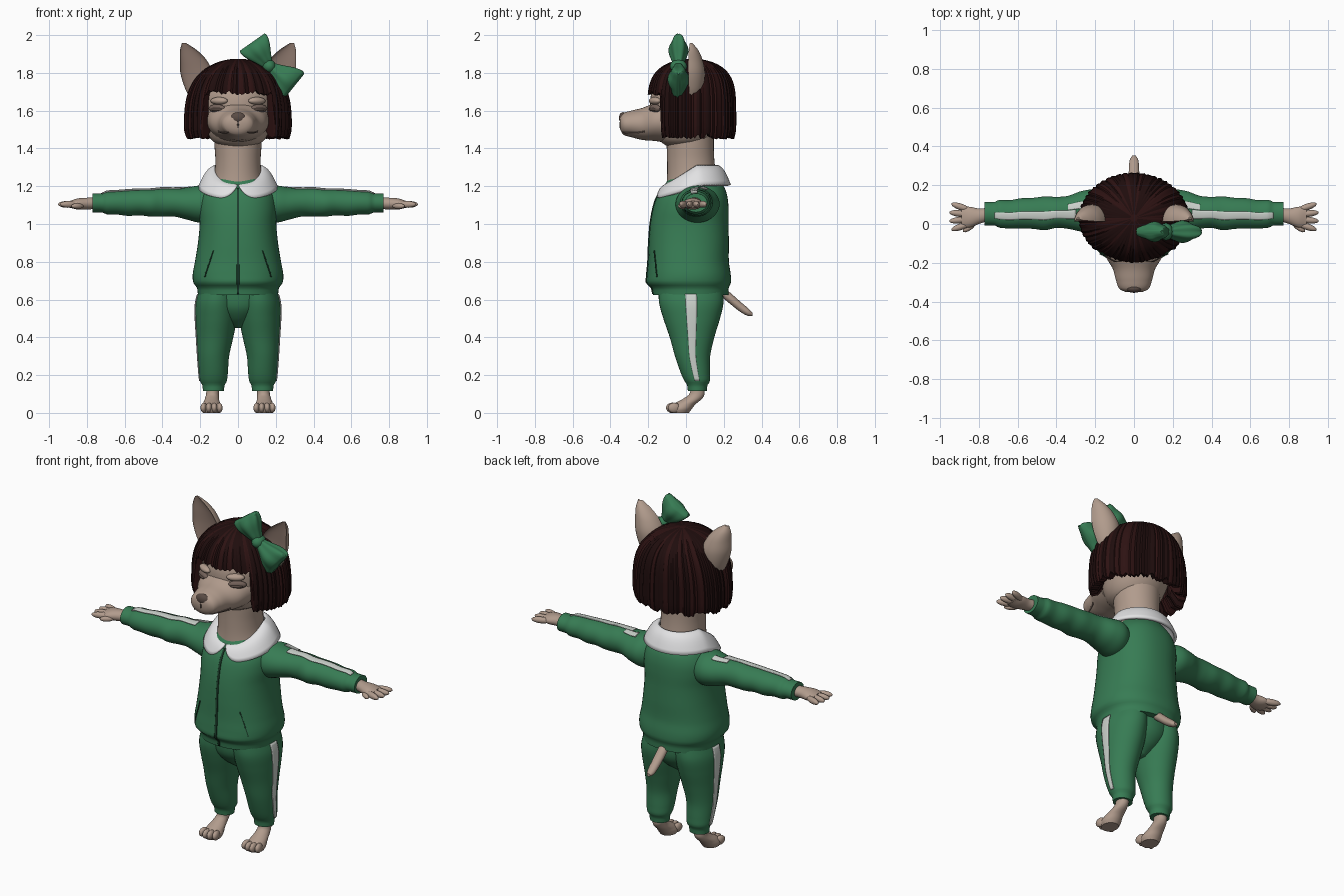
import bpy, bmesh, random
from math import sin, cos, radians, pi, copysign
from mathutils import Matrix, Vector

random.seed(4)
if "Cube" in bpy.data.objects:
    bpy.data.objects.remove(bpy.data.objects["Cube"])


def material(name, r, g, b):
    m = bpy.data.materials.new(name)
    m.use_nodes = True
    m.diffuse_color = (r, g, b, 1)
    m.node_tree.nodes["Principled BSDF"].inputs["Base Color"].default_value = (r, g, b, 1)
    return m


GREEN = material("tracksuit green", .038, .2, .088)
SEAM = material("dark seam green", .012, .05, .025)
SKIN = material("tan fur", .44, .33, .265)
INNER = material("inner ear", .27, .19, .155)
NOSE = material("nose brown", .1, .07, .058)
LID = material("eyelid brown", .17, .12, .1)
HAIR = material("dark hair", .014, .004, .004)
HAIR2 = material("reddish hair", .026, .006, .006)
WHITE = material("collar white", .76, .76, .77)
STRIPE = material("stripe white", .6, .64, .6)


def finish(name, bm, mats, mirror=False, thick=0, angle=.75):
    bmesh.ops.recalc_face_normals(bm, faces=bm.faces)
    me = bpy.data.meshes.new(name)
    bm.to_mesh(me)
    bm.free()
    for m in mats:
        me.materials.append(m)
    me.shade_smooth()
    me.set_sharp_from_angle(angle=angle)
    ob = bpy.data.objects.new(name, me)
    bpy.context.collection.objects.link(ob)
    if thick:
        mod = ob.modifiers.new("thickness", 'SOLIDIFY')
        mod.thickness, mod.offset = thick, 0
    if mirror:
        ob.modifiers.new("mirror", 'MIRROR')
    return ob


def grid(rows, closed=True, caps=True):
    """Skin a list of point rows with quads."""
    bm = bmesh.new()
    vs = [[bm.verts.new(p) for p in row] for row in rows]
    n = len(rows[0])
    for a, b in zip(vs, vs[1:]):
        for i in range(n if closed else n - 1):
            j = (i + 1) % n
            bm.faces.new((a[i], a[j], b[j], b[i]))
    if closed and caps:
        bm.faces.new(vs[0])
        bm.faces.new(vs[-1])
    return bm


def sample(keys, p):
    """Smooth interpolation of key rings at position p."""
    i = max(k for k in range(len(keys) - 1) if keys[k][0] <= p + 1e-9)

    def slope(k, c):
        a, b = keys[max(k - 1, 0)], keys[min(k + 1, len(keys) - 1)]
        return (b[c] - a[c]) / (b[0] - a[0])
    k0, k1 = keys[i], keys[i + 1]
    h = k1[0] - k0[0]
    t = (p - k0[0]) / h
    return [(2*t**3 - 3*t*t + 1) * k0[c] + (t**3 - 2*t*t + t) * h * slope(i, c)
            + (3*t*t - 2*t**3) * k1[c] + (t**3 - t*t) * h * slope(i + 1, c) for c in range(1, 5)]


def loft(name, keys, mat, axis='z', span=None, arc=(0, 360), grow=0, skew=0, steps=36,
         seg=40, front=1, box=1, ripple=0, mirror=False, M=Matrix(), extra=None):
    """Rings (position, centre, centre, radius, radius); a partial arc makes a thin plate."""
    lo, hi = span or (keys[0][0], keys[-1][0])
    closed = arc[1] - arc[0] == 360
    n = seg if closed else 7
    rows = []
    for s in range(steps + 1):
        t = s / steps
        p = lo + (hi - lo) * t
        c1, c2, r1, r2 = sample(keys, p)
        row = []
        for i in range(n):
            th = radians(arc[0] + skew * t + (arc[1] - arc[0]) * i / (n if closed else n - 1))
            c, d = [copysign(abs(v) ** box, v) for v in (cos(th), sin(th))]
            w = 1 + ripple * cos(6 * th)
            a = c1 + (r1 * w + grow) * c
            b = c2 + (r2 * w + grow) * d * (front if d < 0 else 1)
            row.append(M @ Vector({'z': (a, b, p), 'x': (p, a, b), 'y': (a, p, b)}[axis]))
        rows.append(row)
    bm = grid(rows, closed)
    if extra:
        bm.normal_update()
        for f in bm.faces:
            th = (f.index % seg)
        bm.faces.index_update()
        for f in bm.faces:
            f.material_index = int(f.index < steps * seg and f.index % seg >= seg // 2)
    return finish(name, bm, [mat] + ([extra] if extra else []), mirror, 0 if closed else .005)


def balls(name, items, mat, mirror=False):
    """Ellipsoids given as (centre, radii, turn about z)."""
    bm = bmesh.new()
    for loc, rad, turn in items:
        bmesh.ops.create_uvsphere(bm, u_segments=20, v_segments=12, radius=1, matrix=Matrix.Translation(loc)
                                  @ Matrix.Rotation(turn, 4, 'Z') @ Matrix.Diagonal((*rad, 1)))
    return finish(name, bm, [mat], mirror)


# Jacket with hem band, zip and pocket slits
jacket = [(.625, 0, .025, .212, .2), (.665, 0, .022, .218, .205), (.685, 0, .015, .235, .222),
          (.73, 0, .015, .24, .222), (.8, 0, .013, .228, .214), (.9, 0, .015, .212, .212),
          (1.0, 0, .018, .203, .207), (1.08, 0, .025, .206, .2), (1.14, 0, .032, .198, .188),
          (1.19, 0, .04, .172, .165), (1.25, 0, .04, .12, .125)]
loft("jacket", jacket, GREEN, box=.88, steps=50, seg=56)
loft("zip", jacket, SEAM, span=(.63, 1.19), arc=(-91, -89), grow=.002, box=.88)
loft("pocket_slits", jacket, SEAM, span=(.72, .86), arc=(-47, -45.5), skew=-10, grow=.002, box=.88, mirror=True)

# Sleeves with cuffs and top stripes
sleeve = [(.12, .04, 1.1, .09, .085), (.2, .06, 1.105, .115, .098), (.27, .065, 1.108, .105, .085),
          (.34, .06, 1.115, .085, .075), (.4, .06, 1.115, .08, .076), (.46, .055, 1.112, .087, .073),
          (.52, .055, 1.115, .08, .069), (.58, .055, 1.112, .078, .069), (.64, .05, 1.113, .073, .063),
          (.7, .053, 1.112, .071, .06), (.712, .053, 1.112, .062, .052), (.77, .053, 1.112, .06, .05)]
loft("sleeves", sleeve, GREEN, 'x', steps=60, mirror=True)
loft("sleeve_stripes", sleeve, STRIPE, 'x', span=(.3, .72), arc=(84, 112), grow=.002, mirror=True)
loft("shoulder_patches", sleeve, STRIPE, 'x', span=(.25, .34), arc=(62, 82), grow=.002, mirror=True)

# Trousers with side stripes
leg = [(.115, .13, .06, .055, .05), (.15, .13, .06, .06, .055), (.165, .13, .06, .07, .066),
       (.21, .13, .05, .076, .077), (.3, .13, .035, .083, .093), (.4, .122, .032, .097, .118),
       (.5, .115, .03, .11, .15), (.58, .111, .028, .113, .17), (.65, .102, .025, .105, .17)]
loft("trouser_legs", leg, GREEN, mirror=True, steps=48)
loft("trouser_stripes", leg, STRIPE, span=(.17, .63), arc=(-10, 10), grow=.002, mirror=True)
loft("trouser_seat", [(.45, 0, .03, .03, .05), (.5, 0, .03, .1, .115), (.56, 0, .028, .16, .155),
                      (.65, 0, .025, .2, .165)], GREEN)

# Collar: rounded flaps that part at the front
rows = []
for s in range(9):
    row = []
    for i in range(81):
        a = .03 + (2 * pi - .06) * i / 80
        back = (1 - cos(a)) / 2
        d = min(a, 2 * pi - a)
        reach = (1 - max(0, 1 - d / .55) ** 2.4) ** .5
        t = s / 8 * reach
        lo = 1.13 + .075 * min(1, back * 1.6)
        hi = 1.205 + .1 * min(1, back * 1.7)
        row.append((sin(a) * (.122 + .083 * t), .035 - cos(a) * (.13 + .065 * t),
                    hi + (lo - hi) * t + .022 * sin(pi * t)))
    rows.append(row)
finish("collar", grid(rows, closed=False), [WHITE], thick=.016)

# Head, neck and muzzle
loft("neck", [(1.18, 0, .035, .145, .14), (1.26, 0, .03, .125, .13), (1.34, 0, .025, .12, .125),
              (1.42, 0, .022, .125, .125), (1.52, 0, .02, .13, .13)], SKIN)
loft("skull", [(1.405, 0, -.01, .07, .08), (1.44, 0, -.008, .135, .13), (1.52, 0, 0, .175, .175),
               (1.6, 0, 0, .19, .19), (1.7, 0, .005, .185, .185), (1.78, 0, .02, .13, .14)], SKIN)
muzzle = [(-.35, 0, 1.535, .045, .03), (-.335, 0, 1.53, .075, .055), (-.29, 0, 1.53, .093, .07),
          (-.23, 0, 1.53, .11, .085), (-.17, 0, 1.54, .145, .1), (-.1, 0, 1.55, .165, .12)]
loft("muzzle", muzzle, SKIN, 'y')
loft("mouth_lines", muzzle, LID, 'y', span=(-.335, -.22), arc=(-52, -47), skew=22, grow=.001, mirror=True)
balls("nose", [((0, -.333, 1.562), (.042, .022, .03), 0), ((0, -.343, 1.525), (.006, .01, .025), 0)], NOSE)
balls("eyelids", [((.112, -.165, 1.612), (.05, .018, .022), .55)], LID, True)
balls("eyes", [((.114, -.175, 1.607), (.036, .013, .01), .55)], NOSE, True)
balls("brows", [((.1, -.165, 1.652), (.05, .024, .02), .5)], SKIN, True)

# Cupped ears with a darker inside
loft("ears", [(1.66, .2, .02, .05, .05), (1.72, .213, .015, .068, .075), (1.8, .22, .012, .085, .088),
              (1.87, .238, .012, .07, .075), (1.92, .262, .015, .045, .05), (1.957, .285, .02, .012, .015)],
     SKIN, front=-.35, mirror=True, extra=INNER)

# Bobbed hair: ridged dome with a short jagged fringe and long sides
cols, levels, top = 168, 22, 1.875
strands = []
for i in range(cols):
    if i % 3 == 0:
        jag, tone = random.uniform(-.012, .012), random.random() < .35
    fringe = abs(2 * pi * i / cols - pi) > pi - .75
    strands.append(((1.69 if fringe else 1.46) + jag + .008 * (i % 3 == 1),
                    1 + random.uniform(-.012, .008) - .018 * (i % 3 == 0), tone))


def hair_point(i, z, inset=1, lift=0):
    a = 2 * pi * i / cols
    u = max(0, (z - 1.5) / (top - 1.5))
    k = strands[i][1] * inset * (1 - max(0, 1.5 - z) * .9)
    return (.285 * (1 - u ** 3) ** .5 * k * sin(a), .03 - .235 * (1 - u ** 5) ** .5 * k * cos(a), z + lift)


rows = [[hair_point(i, top - .0005 - (top - strands[i][0]) * (s / levels) ** 1.8) for i in range(cols)]
        for s in range(levels + 1)]
rows.append([hair_point(i, strands[i][0], .86, .008) for i in range(cols)])
rows.append([hair_point(i, strands[i][0], .72, .06) for i in range(cols)])
bm = grid(rows, caps=False)
bm.faces.new([v for v in list(bm.verts)[:cols]])
bm.faces.index_update()
for f in bm.faces:
    f.material_index = int(strands[f.index % cols][2])
finish("bobbed_hair", bm, [HAIR, HAIR2], angle=.4)

# Hair bow
lobe = [(0, 0, 0, .02, .025), (.05, 0, 0, .04, .05), (.11, 0, 0, .054, .082),
        (.155, 0, 0, .04, .095), (.17, 0, 0, .015, .088)]
knot = Vector((.165, -.04, 1.835))
for name, turn, size in (("bow_upper_loop", 125, .92), ("bow_lower_loop", -39, 1)):
    loft(name, lobe, GREEN, 'x', ripple=.07,
         M=Matrix.Translation(knot) @ Matrix.Rotation(radians(-turn), 4, 'Y') @ Matrix.Scale(size, 4))
balls("bow_knot", [(knot, (.036, .045, .036), 0)], GREEN)

# Paws, feet and tail
loft("hands", [(.75, .05, 1.11, .034, .03), (.8, .04, 1.108, .04, .031), (.85, .035, 1.106, .054, .029),
               (.89, .035, 1.104, .052, .018)], SKIN, 'x', mirror=True)
balls("fingers", [((.905 - .008 * abs(k), .037 + .034 * k, 1.104), (.052, .017, .018), .22 * k)
                  for k in (-1.5, -.5, .5, 1.5)] + [((.85, -.018, 1.095), (.038, .015, .015), -.6)], SKIN, True)
loft("feet", [(0, .14, -.035, .045, .05), (.02, .14, -.032, .053, .062), (.045, .14, -.01, .047, .06),
              (.075, .138, .035, .037, .05), (.1, .135, .058, .034, .04), (.15, .13, .06, .036, .036)],
     SKIN, mirror=True)
balls("toes", [((.14 + .027 * k, -.078 + .01 * abs(k), .027), (.017, .033, .027), .12 * k)
               for k in (-1.5, -.5, .5, 1.5)], SKIN, True)
loft("tail", [(.17, 0, .66, .025, .03), (.23, 0, .61, .028, .03), (.29, 0, .56, .026, .027),
              (.33, 0, .533, .022, .02), (.352, 0, .522, .01, .008)], SKIN, 'y')
